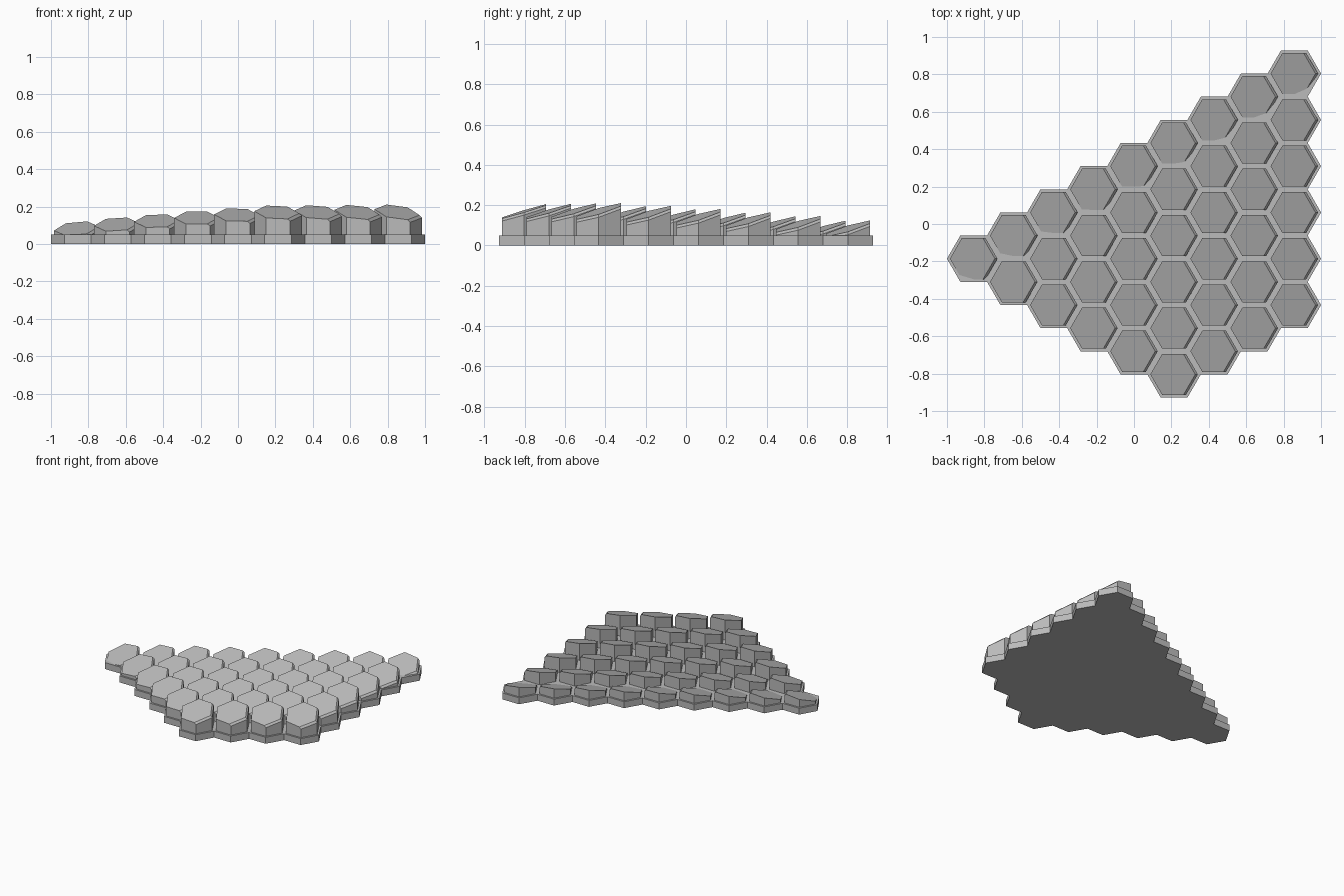
import bpy, bmesh, math

cube = bpy.data.objects.get("Cube")
if cube:
    bpy.data.objects.remove(cube, do_unlink=True)

R = 1 / 7                     # hexagon circumradius of a base cell
DX, DY = 1.5 * R, math.sqrt(3) * R
BASE = 0.05                   # base thickness
TILE_R = 0.127
ROW_HEIGHT = [0.083, 0.105, 0.123, 0.14, 0.155, 0.169]

grey = bpy.data.materials.new("stone_grey")
grey.use_nodes = True
colour = (0.5, 0.5, 0.5, 1)
grey.diffuse_color = colour
grey.node_tree.nodes["Principled BSDF"].inputs["Base Color"].default_value = colour


def hexagon(cx, cy, r):
    """Corners of a flat-sided hexagon, first corner towards +x."""
    return [(cx + r * math.cos(k * math.pi / 3), cy + r * math.sin(k * math.pi / 3))
            for k in range(6)]


def prism(bm, corners, bottom, top):
    """Prism on a polygon; top is a function of x and y."""
    low = [bm.verts.new((x, y, bottom)) for x, y in corners]
    high = [bm.verts.new((x, y, top(x, y))) for x, y in corners]
    bm.faces.new(low[::-1])
    bm.faces.new(high)
    n = len(corners)
    for k in range(n):
        m = (k + 1) % n
        bm.faces.new((low[k], low[m], high[m], high[k]))
    return high


def finish(bm, name):
    mesh = bpy.data.meshes.new(name)
    bmesh.ops.recalc_face_normals(bm, faces=bm.faces)
    bm.to_mesh(mesh)
    bm.free()
    mesh.materials.append(grey)
    obj = bpy.data.objects.new(name, mesh)
    bpy.context.collection.objects.link(obj)


# Cells in columns; every column starts on the slanted back row
cells = []
for col in range(-4, 5):
    for row in range(min(6, col + 5)):
        cells.append((col * DX, 2.5 * DY / 2 + col * DY / 2 - row * DY, row))

# Base: joined flat cells, inner walls removed
bm = bmesh.new()
for x, y, row in cells:
    prism(bm, hexagon(x, y, R), 0, lambda px, py: BASE)
bmesh.ops.remove_doubles(bm, verts=bm.verts, dist=0.001)
inner = [f for f in bm.faces if abs(f.normal.z) < 0.5 and
         all(len(e.link_faces) > 2 for e in f.edges if abs(e.verts[0].co.z - e.verts[1].co.z) < 0.01)
         and len(f.verts) == 4]
bmesh.ops.delete(bm, geom=inner, context='FACES')
finish(bm, "base")

# Tiles: raised blocks with tilted tops, facing a point in front
bm = bmesh.new()
for x, y, row in cells:
    slope_x, slope_y = -0.02 - 0.13 * x, 0.3

    def tilted(px, py):
        return ROW_HEIGHT[row] + slope_x * (px - x) + slope_y * (py - y)

    high = prism(bm, hexagon(x, y, TILE_R), 0.02, tilted)
    # Narrow chamfer on the two +x edges
    right = high[0]
    edges = [e for e in right.link_edges if e.other_vert(right) in high]
    bmesh.ops.bevel(bm, geom=edges, offset=0.012, segments=1, affect='EDGES')
finish(bm, "tilted_tiles")
